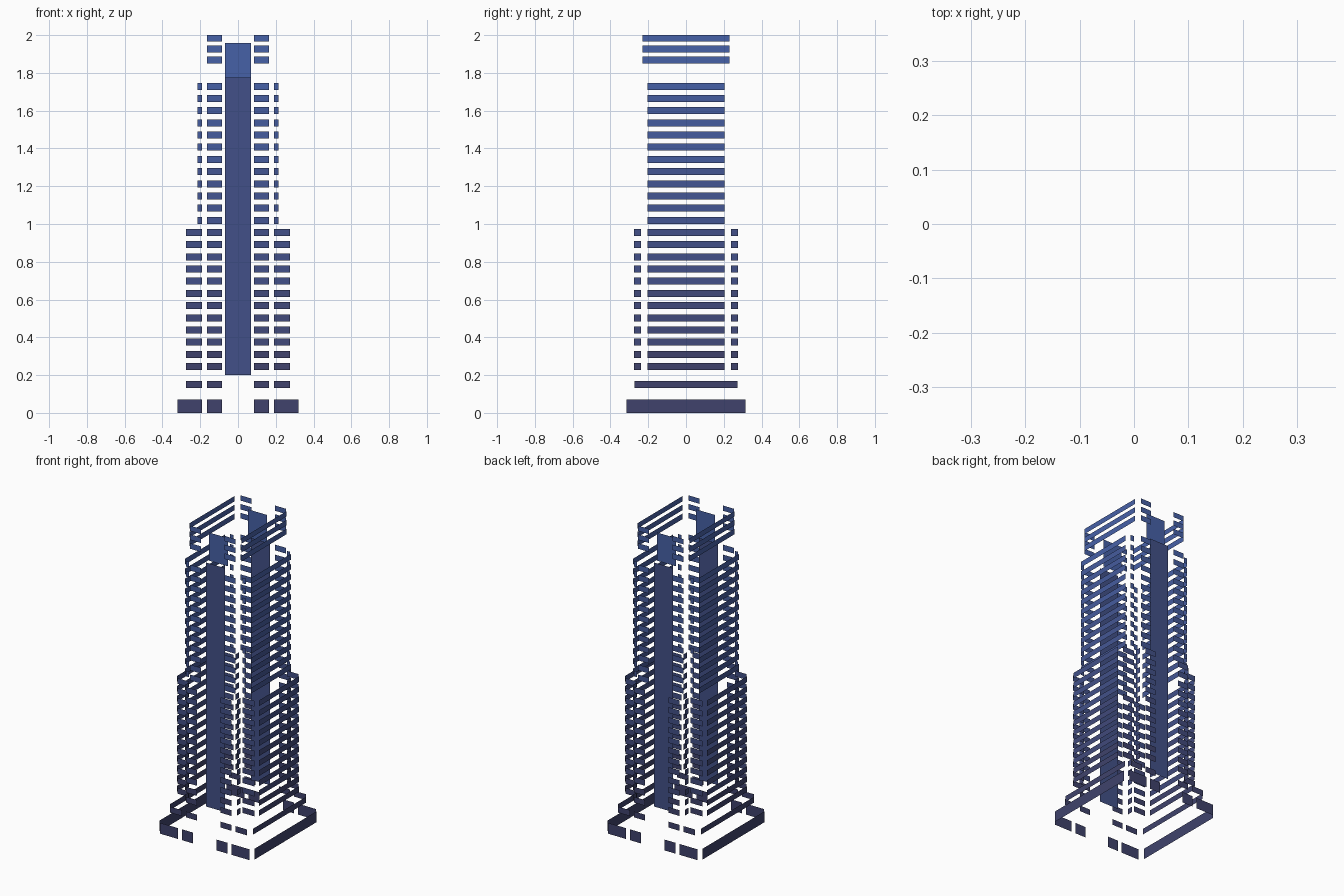
import bpy

if "Cube" in bpy.data.objects:
    bpy.data.objects.remove(bpy.data.objects["Cube"])

# tinted window glass, brighter towards the top
GLASS = []
for i in range(6):
    t = i / 5
    m = bpy.data.materials.new(f"glass_{i}")
    m.diffuse_color = (0.05 + 0.012 * t, 0.055 + 0.065 * t, 0.15 + 0.24 * t, 1)
    m.use_nodes = True
    m.node_tree.nodes["Principled BSDF"].inputs["Base Color"].default_value = m.diffuse_color
    GLASS.append(m)

STEP = 0.0645
LOWER = [(0.227 + i * STEP, 0.264 + i * STEP) for i in range(12)]
UPPER = [(0.227 + i * STEP, 0.264 + i * STEP) for i in range(12, 24)]
CROWN = [(1.851, 1.887), (1.909, 1.944), (1.966, 2.0)]
PODIUM = [(0.132, 0.17)]
BASE = [(0.0, 0.07)]
BAY = [(0.085, 0.163)]


def make(name, quads):
    verts = [v for q in quads for v in q]
    faces = [tuple(range(i, i + 4)) for i in range(0, len(verts), 4)]
    mesh = bpy.data.meshes.new(name)
    mesh.from_pydata(verts, [], faces)
    for m in GLASS:
        mesh.materials.append(m)
    for p in mesh.polygons:
        p.material_index = min(5, int(p.center.z * 3))
    bpy.context.collection.objects.link(bpy.data.objects.new(name, mesh))


def mirrored(spans):
    return spans + [(-b, -a) for a, b in spans]


def front_back(name, spans, y, levels):
    """Glass strips facing front and back, wound to face outward."""
    quads = []
    for a, b in spans:
        for z0, z1 in levels:
            quads.append([(a, -y, z0), (b, -y, z0), (b, -y, z1), (a, -y, z1)])
            quads.append([(b, y, z0), (a, y, z0), (a, y, z1), (b, y, z1)])
    make(name, quads)


def left_right(name, spans, x, levels):
    """Glass strips facing left and right, wound to face outward."""
    quads = []
    for a, b in spans:
        for z0, z1 in levels:
            quads.append([(x, a, z0), (x, b, z0), (x, b, z1), (x, a, z1)])
            quads.append([(-x, b, z0), (-x, a, z0), (-x, a, z1), (-x, b, z1)])
    make(name, quads)


# street level and podium
front_back("base_front_windows", mirrored(BAY + [(0.191, 0.32)]), 0.34, BASE)
left_right("base_side_windows", [(-0.315, 0.315)], 0.34, BASE)
front_back("podium_front_windows", mirrored(BAY + [(0.191, 0.275)]), 0.299, PODIUM)
left_right("podium_side_windows", [(-0.272, 0.272)], 0.297, PODIUM)

# lower floors: cross-shaped plan with deep wings
front_back("lower_bay_windows", mirrored(BAY), 0.298, LOWER)
left_right("lower_bay_return_windows", mirrored([(0.239, 0.275)]), 0.185, LOWER)
front_back("lower_wing_return_windows", mirrored([(0.191, 0.275)]), 0.226, LOWER)
left_right("lower_wing_windows", [(-0.203, 0.203)], 0.294, LOWER)

# upper floors: shallower wings
front_back("upper_bay_windows", mirrored(BAY), 0.257, UPPER)
front_back("upper_wing_return_windows", mirrored([(0.191, 0.215)]), 0.226, UPPER)
left_right("upper_wing_windows", [(-0.203, 0.203)], 0.235, UPPER)

# crown strips
front_back("crown_front_windows", mirrored(BAY), 0.257, CROWN)
left_right("crown_side_windows", [(-0.23, 0.23)], 0.185, CROWN)

# tall central glass panels with a recessed top piece
front_back("central_glass", [(-0.068, 0.068)], 0.228, [(0.2, 1.776)])
front_back("central_glass_top", [(-0.068, 0.068)], 0.197, [(1.776, 1.958)])
